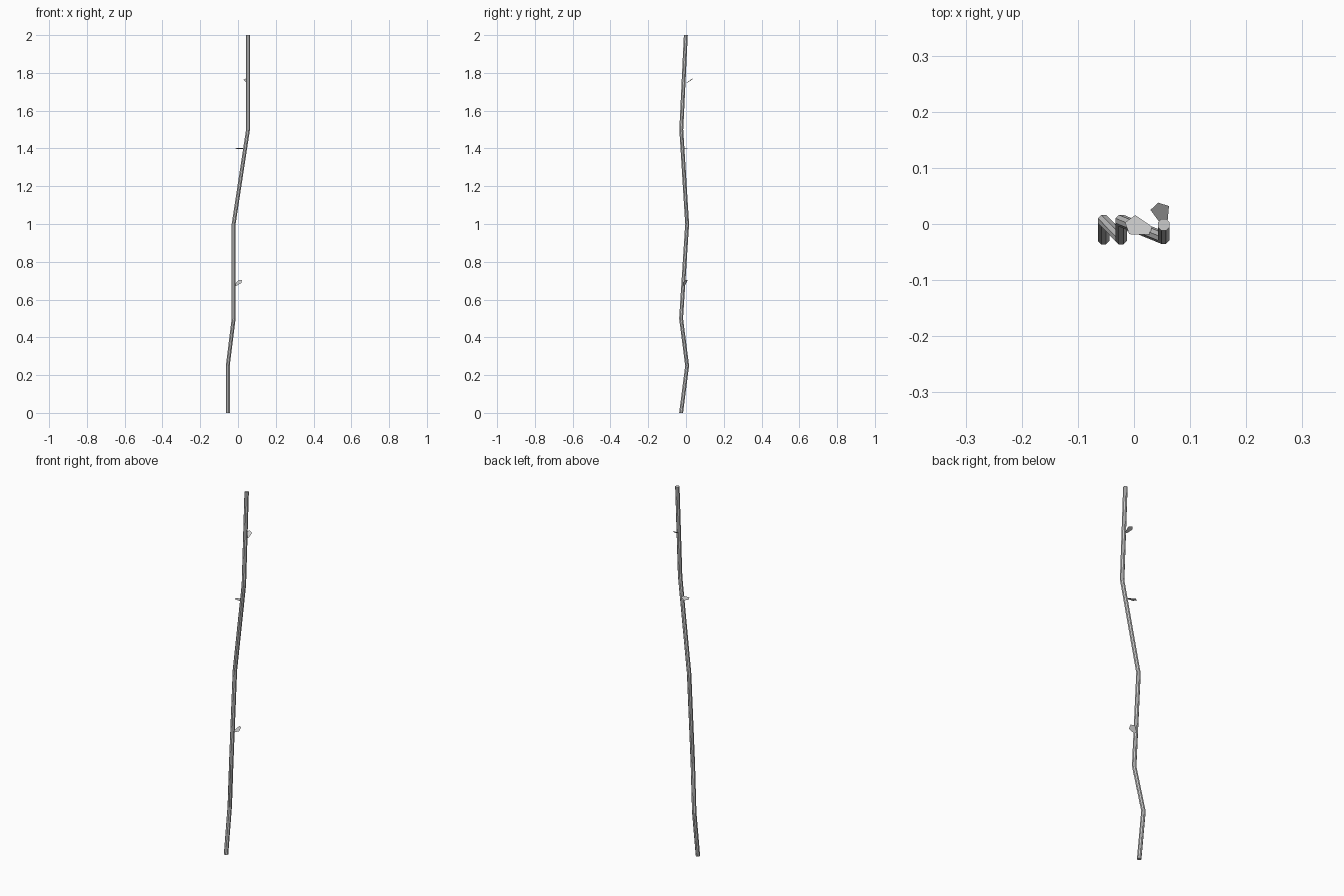
import bpy
import math
from mathutils import Vector

if "Cube" in bpy.data.objects:
    bpy.data.objects.remove(bpy.data.objects["Cube"])

SIDES, RADIUS = 8, 0.0112


def make_object(name, verts, faces):
    mesh = bpy.data.meshes.new(name)
    mesh.from_pydata([tuple(v) for v in verts], [], faces)
    mesh.update()
    obj = bpy.data.objects.new(name, mesh)
    bpy.context.collection.objects.link(obj)
    return obj


# Crooked stem: level octagonal rings joined along a bent path
path = [(-0.054, -0.026, 0), (-0.054, 0.006, 0.25), (-0.023, -0.026, 0.5),
        (-0.023, 0.006, 1.0), (0.053, -0.025, 1.5), (0.053, -0.001, 2.0)]
verts, faces = [], []
for x, y, z in path:
    for i in range(SIDES):
        a = math.tau * (i + 0.5) / SIDES
        verts.append((x + RADIUS * math.cos(a), y + RADIUS * math.sin(a), z))
for k in range(len(path) - 1):
    for i in range(SIDES):
        a, b = k * SIDES + i, k * SIDES + (i + 1) % SIDES
        faces.append((a, b, b + SIDES, a + SIDES))
faces.append(tuple(reversed(range(SIDES))))
faces.append(tuple(range(len(verts) - SIDES, len(verts))))
make_object("stem", verts, faces)


# Flat five-sided leaf: narrow base, wide shoulders, blunt tip
def leaf(name, base, length, width):
    b, l, w = Vector(base), Vector(length), Vector(width)
    outline = [(-0.21, 0), (0.21, 0), (0.5, 0.72), (0, 1), (-0.5, 0.72)]
    make_object(name, [b + w * u + l * v for u, v in outline],
                [(0, 1, 2, 3, 4)])


leaf("lower_leaf", (-0.015, -0.008, 0.675), (0.035, 0.006, 0.028),
     (0.016, -0.025, -0.016))
leaf("middle_leaf", (0.030, -0.012, 1.40), (-0.046, 0.015, 0.0),
     (0.011, 0.034, -0.007))
leaf("upper_leaf", (0.053, 0.004, 1.747), (-0.010, 0.034, 0.024),
     (0.033, 0.007, 0.0))
